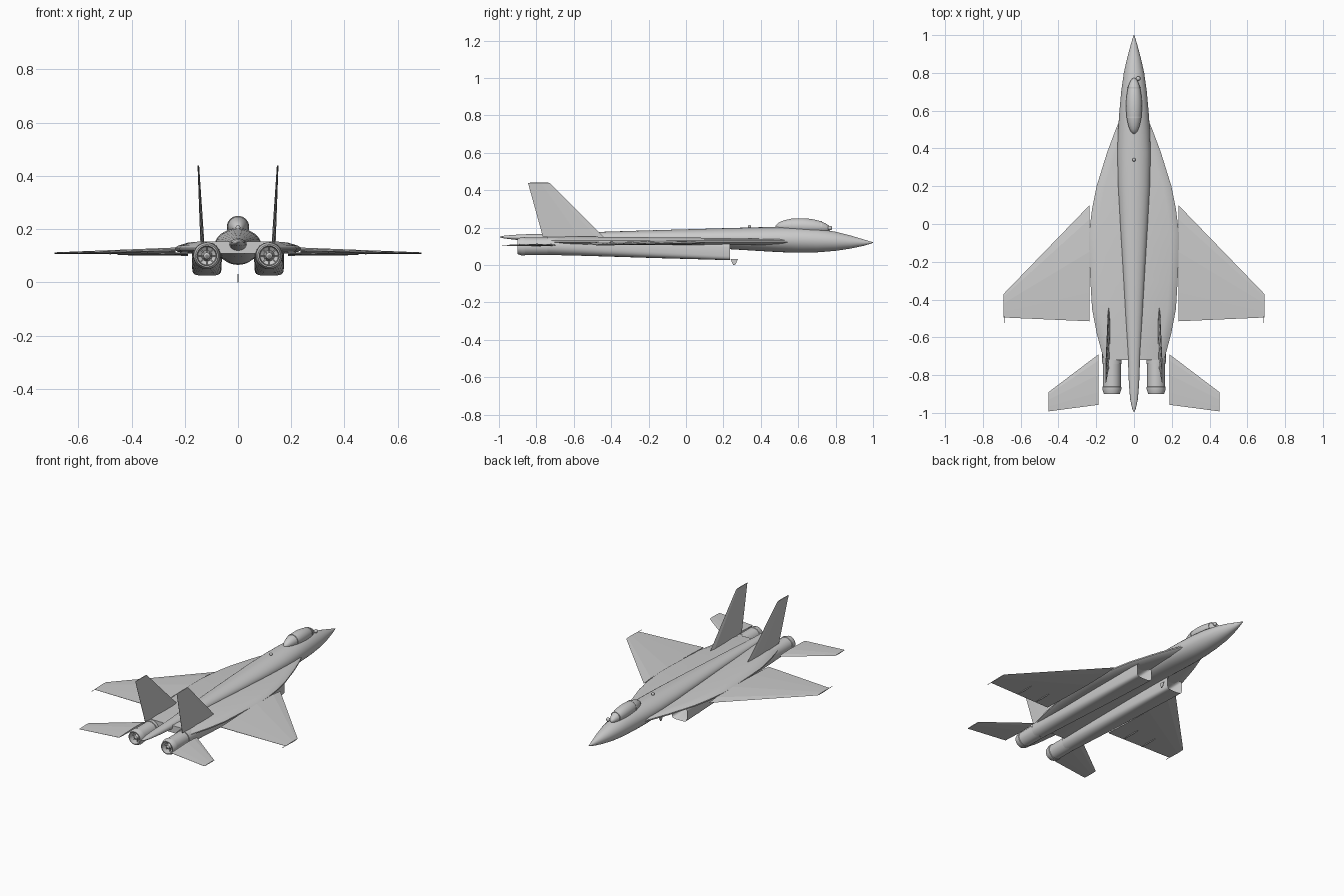
import bpy, bmesh, math
from mathutils import Vector

grey = bpy.data.materials.new("airframe grey")
grey.diffuse_color = (0.6, 0.6, 0.6, 1)


def finish(name, bm, smooth=True):
    bmesh.ops.recalc_face_normals(bm, faces=bm.faces)
    mesh = bpy.data.meshes.new(name)
    bm.to_mesh(mesh)
    bm.free()
    mesh.materials.append(grey)
    ob = bpy.data.objects.new(name, mesh)
    bpy.context.collection.objects.link(ob)
    if smooth:
        bpy.ops.object.select_all(action='DESELECT')
        ob.select_set(True)
        bpy.context.view_layer.objects.active = ob
        bpy.ops.object.shade_smooth_by_angle(angle=math.radians(35))
    return ob


def loft(name, rings, smooth=True):
    """Skin a list of equal-length point rings and cap both ends."""
    bm = bmesh.new()
    vs = [[bm.verts.new(p) for p in r] for r in rings]
    n = len(vs[0])
    for a, b in zip(vs, vs[1:]):
        for i in range(n):
            j = (i + 1) % n
            bm.faces.new((a[i], a[j], b[j], b[i]))
    bm.faces.new(vs[0])
    bm.faces.new(vs[-1])
    return finish(name, bm, smooth)


def oval(y, half, z0, z1, x=0, power=2, n=32):
    """Superellipse ring across the y axis."""
    pts = []
    for i in range(n):
        a = 2 * math.pi * i / n
        c, s = math.cos(a), math.sin(a)
        pts.append((x + half * math.copysign(abs(c) ** (2 / power), c), y,
                    (z0 + z1) / 2 + (z1 - z0) / 2 * math.copysign(abs(s) ** (2 / power), s)))
    return pts


def panel(name, root_le, root_te, tip_le, tip_te, thick_root, thick_tip, normal):
    """Thin tapered flying surface with sharp leading and trailing edges."""
    nv = Vector(normal).normalized()
    rings = []
    for le, te, t in ((root_le, root_te, thick_root), (tip_le, tip_te, thick_tip)):
        le, te = Vector(le), Vector(te)
        ring = [le.lerp(te, f) + nv * (t * h) for f, h in
                ((0, 0), (0.12, 0.35), (0.4, 0.5), (0.75, 0.3), (1, 0.06),
                 (1, -0.06), (0.75, -0.3), (0.4, -0.5), (0.12, -0.35))]
        rings.append(ring)
    return loft(name, rings, False)


# Fuselage with long spine and tail sting: y, half width, bottom, top
body = [(1.0, 0.002, 0.118, 0.122), (0.95, 0.017, 0.103, 0.137), (0.88, 0.036, 0.088, 0.158),
        (0.8, 0.054, 0.076, 0.178), (0.7, 0.068, 0.068, 0.195), (0.6, 0.077, 0.066, 0.203),
        (0.5, 0.084, 0.069, 0.204), (0.38, 0.088, 0.076, 0.202), (0.2, 0.084, 0.087, 0.197),
        (0.0, 0.073, 0.097, 0.191), (-0.25, 0.058, 0.107, 0.184), (-0.5, 0.044, 0.115, 0.176),
        (-0.72, 0.032, 0.12, 0.168), (-0.85, 0.027, 0.13, 0.165), (-0.93, 0.02, 0.137, 0.161),
        (-0.98, 0.009, 0.144, 0.156), (-0.995, 0.002, 0.149, 0.152)]
loft("fuselage", [oval(*b) for b in body])

# Canopy and its two frame bands
cano = []
for i in range(17):
    t = -math.cos(math.pi * i / 16)
    r = max(0.03, math.sin(math.pi * i / 16))
    cano.append((0.625 + 0.148 * t, 0.042 * r, 0.196 - 0.03 * r - 0.005 * t, 0.196 + 0.054 * r - 0.005 * t))
loft("canopy", [oval(*c) for c in cano])
for name, y, t in (("rear_canopy_frame", 0.565, -0.405), ("front_canopy_frame", 0.722, 0.655)):
    r = math.sqrt(1 - t * t)
    loft(name, [oval(y + d, 0.042 * r + 0.002, 0.196 - 0.03 * r, 0.198 + 0.054 * r - 0.005 * t)
                for d in (-0.004, 0.004)])

# Small sensor ball ahead of the windscreen and dorsal bump
for name, loc, r in (("sensor_ball", (0.022, 0.77, 0.198), 0.012), ("dorsal_bump", (0, 0.34, 0.206), 0.009)):
    bm = bmesh.new()
    bmesh.ops.create_uvsphere(bm, u_segments=16, v_segments=10, radius=r)
    bmesh.ops.translate(bm, verts=bm.verts, vec=loc)
    finish(name, bm)

# Blended centre body with chined edge: y, half width, upper surface
deck = [(0.555, 0.074, 0.134), (0.5, 0.097, 0.137), (0.38, 0.142, 0.141), (0.2, 0.198, 0.144),
        (0.08, 0.222, 0.146), (-0.05, 0.238, 0.147), (-0.15, 0.238, 0.148), (-0.3, 0.231, 0.15),
        (-0.45, 0.222, 0.151), (-0.58, 0.197, 0.153), (-0.655, 0.177, 0.154), (-0.72, 0.16, 0.154)]
rings = []
for y, w, z in deck:
    side = [(w - 0.045, z), (w - 0.012, 0.138), (w, 0.13), (w, 0.122), (w - 0.012, 0.115), (w - 0.05, 0.108)]
    rings.append([(x, y, h) for x, h in side] + [(-x, y, h) for x, h in reversed(side)])
loft("centre_body", rings)

for s, tag in ((1, "right"), (-1, "left")):
    # Engine nacelle: square intake blending to a round exhaust, open in front
    duct = [(0.12, 0.04, 0.045, 0.1, 4), (0.228, 0.051, 0.03, 0.112, 5), (0.235, 0.055, 0.026, 0.116, 5),
            (0.1, 0.056, 0.03, 0.126, 4.5), (-0.15, 0.056, 0.037, 0.14, 3.5), (-0.4, 0.055, 0.045, 0.148, 2.8),
            (-0.6, 0.053, 0.051, 0.151, 2.3), (-0.74, 0.051, 0.054, 0.151, 2)]
    loft(tag + "_nacelle", [oval(y, w, a, b, s * 0.117, p) for y, w, a, b, p in duct])

    # Exhaust nozzle with recessed interior
    noz = [(-0.72, 0.047), (-0.86, 0.047), (-0.862, 0.05), (-0.876, 0.05), (-0.9, 0.042),
           (-0.9, 0.037), (-0.86, 0.034), (-0.85, 0.02), (-0.89, 0.012), (-0.896, 0.004)]
    loft(tag + "_nozzle", [oval(y, r, 0.1 - r, 0.1 + r, s * 0.117) for y, r in noz])
    for k in range(8):
        # Flame-holder spokes
        a = math.pi * k / 4
        d = Vector((math.cos(a), 0, math.sin(a)))
        q = Vector((-d.z, 0, d.x)) * 0.002
        c = Vector((s * 0.117, -0.872, 0.1))
        loft(tag + "_nozzle_spoke", [[c + d * r + q * u + Vector((0, v, 0)) for u, v in
             ((-1, 0), (1, 0), (1, 0.012), (-1, 0.012))] for r in (0.008, 0.036)], False)

    # Flying surfaces
    panel(tag + "_wing", (s * 0.235, 0.1, 0.119), (s * 0.235, -0.515, 0.119),
          (s * 0.69, -0.37, 0.11), (s * 0.69, -0.495, 0.11), 0.024, 0.006, (0, 0, 1))
    panel(tag + "_tailplane", (s * 0.188, -0.69, 0.107), (s * 0.188, -0.957, 0.107),
          (s * 0.452, -0.89, 0.105), (s * 0.452, -0.992, 0.105), 0.014, 0.005, (0, 0, 1))
    panel(tag + "_fin", (s * 0.134, -0.44, 0.15), (s * 0.134, -0.765, 0.15),
          (s * 0.149, -0.73, 0.44), (s * 0.149, -0.845, 0.44), 0.015, 0.006, (1, 0, -0.05 * s))

    # Wing tip trailing spike
    loft(tag + "_tip_spike", [oval(y, 0.0015, 0.1085, 0.1115, s * 0.688, 2, 6) for y in (-0.42, -0.525)])
    # Hinge fairings under the wing
    for x, y in ((0.34, -0.42), (0.48, -0.42)):
        loft(tag + "_hinge_fairing", [oval(y + d, r, 0.108 - r, 0.108 + r, s * x, 2, 8)
             for d, r in ((0.05, 0.001), (0.02, 0.004), (-0.03, 0.004), (-0.08, 0.001))])

# Belly blade antenna
loft("belly_antenna", [[(x, y, z) for y, z in ((0.238, 0.032), (0.278, 0.032), (0.264, 0.002), (0.252, 0.0))]
                       for x in (-0.002, 0.002)], False)
